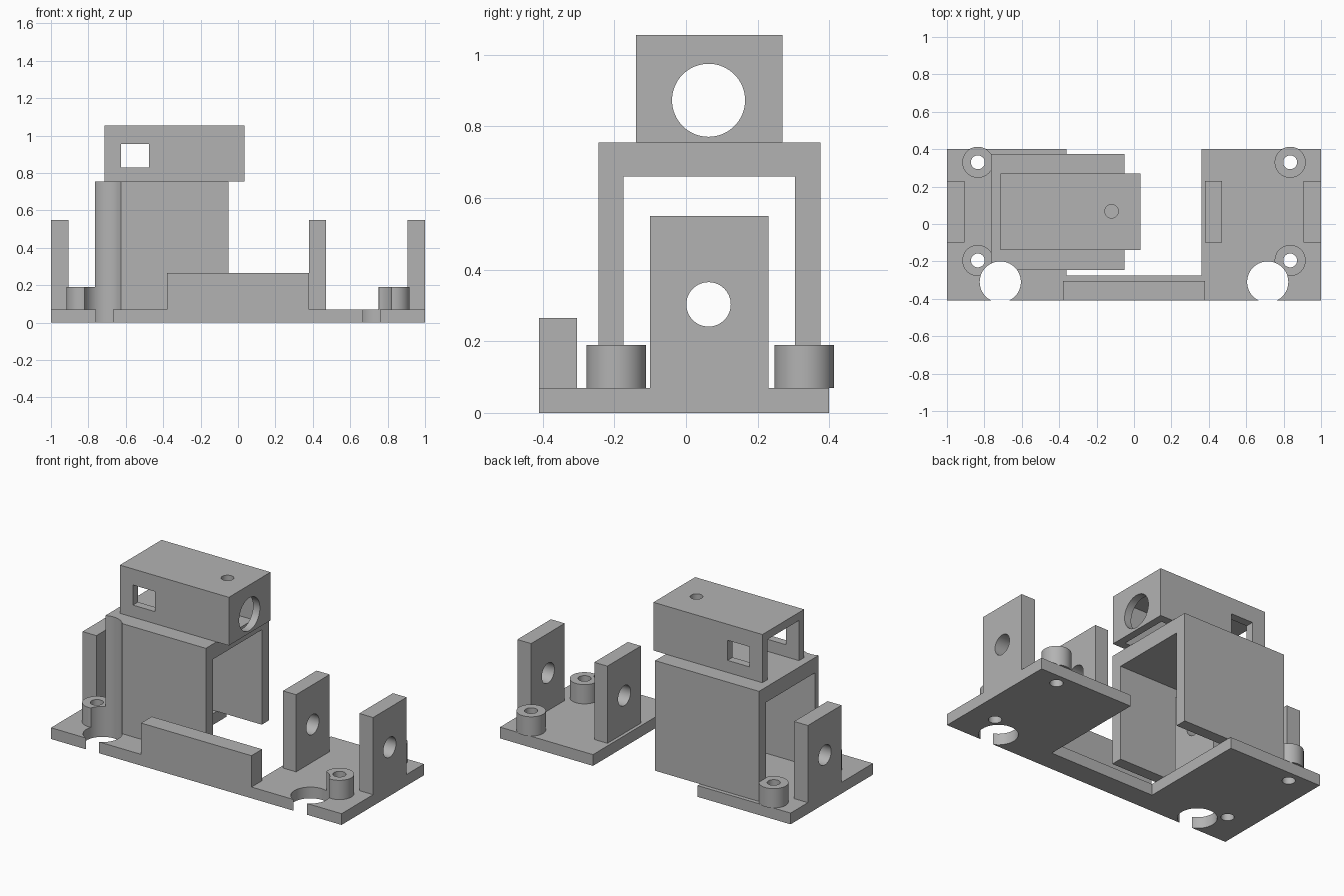
import bpy
import math

default = bpy.data.objects.get("Cube")
if default:
    bpy.data.objects.remove(default, do_unlink=True)

GREY = (0.45, 0.45, 0.45, 1.0)
mat = bpy.data.materials.new("plain_grey")
mat.use_nodes = True
mat.diffuse_color = GREY
bsdf = next(n for n in mat.node_tree.nodes if n.type == "BSDF_PRINCIPLED")
bsdf.inputs["Base Color"].default_value = GREY


def box(name, x, y, z):
    """Box spanning the given (min, max) ranges."""
    spans = (x, y, z)
    bpy.ops.mesh.primitive_cube_add(size=1, location=[(a + b) / 2 for a, b in spans])
    ob = bpy.context.object
    ob.name = name
    ob.scale = [b - a for a, b in spans]
    bpy.ops.object.transform_apply(location=True, rotation=False, scale=True)
    ob.data.materials.append(mat)
    return ob


def rod(name, centre, radius, depth, along_x=False):
    """Cylinder standing up, or lying along x."""
    bpy.ops.mesh.primitive_cylinder_add(
        vertices=64, radius=radius, depth=depth, location=centre,
        rotation=(0, math.pi / 2 if along_x else 0, 0))
    ob = bpy.context.object
    ob.name = name
    bpy.ops.object.transform_apply(location=True, rotation=True, scale=True)
    ob.data.materials.append(mat)
    return ob


def cut(ob, *cutters):
    """Subtract the cutters from the part and discard them."""
    for c in cutters:
        c.hide_render = True
        bpy.context.view_layer.objects.active = ob
        mod = ob.modifiers.new("cut", "BOOLEAN")
        mod.operation = "DIFFERENCE"
        mod.solver = "EXACT"
        mod.object = c
        bpy.ops.object.modifier_apply(modifier=mod.name)
        bpy.data.objects.remove(c, do_unlink=True)


FRONT, BACK, PLATE = -0.41, 0.40, 0.07
MID = 0.063                      # y of the main axis
BOSS_X, BOSS_YS = 0.835, (-0.195, 0.33)
parts = []


def bite(side):
    return rod("bite_cutter", (side * 0.715, -0.31, 0.4), 0.11, 1.2)


def screw_hole(side, y):
    return rod("screw_cutter", (side * BOSS_X, y, 0.1), 0.037, 0.5)


# Base plate: two pads joined by a front strip
base = box("base_plate", (-1, 1), (FRONT, BACK), (0, PLATE))
cut(base, box("gap_cutter", (-0.36, 0.36), (-0.275, 0.6), (-0.1, 0.2)))
for side in (-1, 1):
    cut(base, bite(side), *[screw_hole(side, y) for y in BOSS_YS])
parts.append(base)

# Stiffening rib on the front strip
parts.append(box("front_rib", (-0.38, 0.38), (FRONT, -0.305), (PLATE, 0.265)))

# Upright lugs with cross holes, and screw bosses
for side, label in ((-1, "right"), (1, "left")):
    for where, a, b in (("inner", 0.38, 0.47), ("outer", 0.905, 1.0)):
        lug = box(f"{label}_{where}_lug", sorted((side * a, side * b)),
                  (-0.10, 0.23), (PLATE, 0.55))
        cut(lug, rod("axle_cutter", (side * (a + b) / 2, MID, 0.303), 0.062, 0.3, True))
        parts.append(lug)
    for where, y in zip(("front", "back"), BOSS_YS):
        boss = rod(f"{label}_{where}_boss", (side * BOSS_X, y, 0.13), 0.083, 0.12)
        cut(boss, screw_hole(side, y))
        if where == "front":
            cut(boss, bite(side))
        parts.append(boss)

# Arch-shaped sleeve over the right inner lug, open at both ends
sleeve = box("sleeve", (-0.765, -0.05), (-0.245, 0.375), (PLATE, 0.755))
cut(sleeve, box("tunnel_cutter", (-1, 0.2), (-0.175, 0.305), (-0.1, 0.66)), bite(-1))
parts.append(sleeve)

# Hollow housing on top, open underneath and at the outer end
housing = box("top_housing", (-0.715, 0.035), (-0.14, 0.27), (0.755, 1.055))
cut(housing,
    box("cavity_cutter", (-0.9, -0.012), (-0.09, 0.22), (0.6, 1.005)),
    rod("bore_cutter", (0.03, MID, 0.873), 0.102, 0.3, True),
    box("window_cutter", (-0.625, -0.475), (-0.4, 0.5), (0.83, 0.955)),
    rod("pin_cutter", (-0.12, 0.068, 1.05), 0.036, 0.2))
parts.append(housing)

# Smooth round walls, keep edges sharp
for ob in parts:
    bpy.ops.object.select_all(action="DESELECT")
    ob.select_set(True)
    bpy.context.view_layer.objects.active = ob
    bpy.ops.object.shade_smooth_by_angle(angle=math.radians(30))
